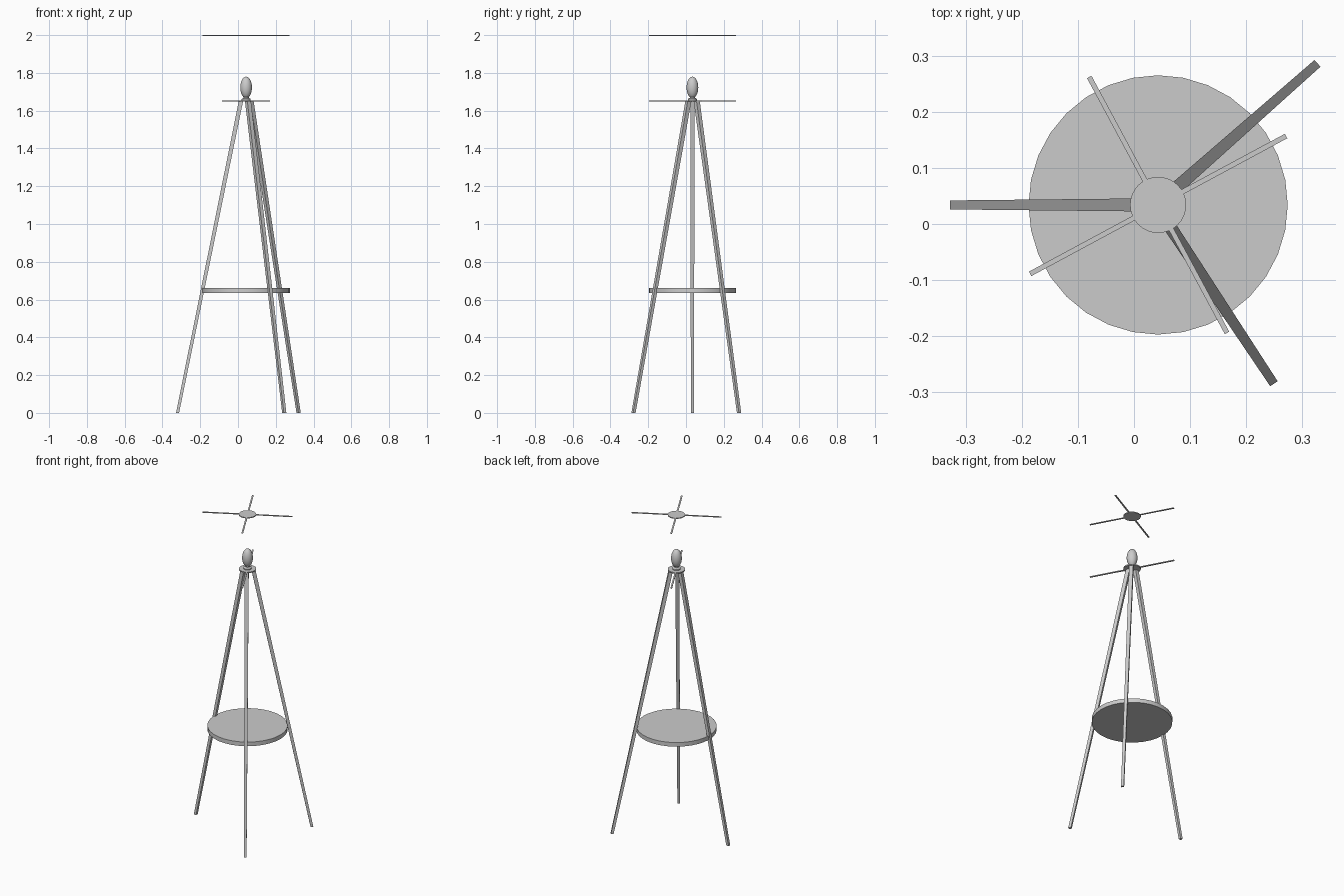
import bpy, bmesh, math
from mathutils import Vector

if "Cube" in bpy.data.objects:
    bpy.data.objects.remove(bpy.data.objects["Cube"])

CX, CY = 0.043, 0.034          # common axis of the stand
ARM_ANGLE = math.radians(28.3)


def cylinder(name, r, z0, z1, sides=32):
    bpy.ops.mesh.primitive_cylinder_add(vertices=sides, radius=r, depth=z1 - z0,
                                        location=(CX, CY, (z0 + z1) / 2))
    ob = bpy.context.object
    ob.name = name
    bpy.ops.object.shade_smooth_by_angle()
    return ob


def lathe(name, profile, sides=32):
    # spin an (r, z) profile around the stand axis
    bm = bmesh.new()
    vs = [bm.verts.new((r, 0, z)) for r, z in profile]
    es = [bm.edges.new(p) for p in zip(vs, vs[1:])]
    bmesh.ops.spin(bm, geom=vs + es, cent=(0, 0, 0), axis=(0, 0, 1),
                   angle=math.tau, steps=sides, use_merge=False)
    bmesh.ops.remove_doubles(bm, verts=bm.verts, dist=1e-5)
    bmesh.ops.recalc_face_normals(bm, faces=bm.faces)
    me = bpy.data.meshes.new(name)
    bm.to_mesh(me)
    bm.free()
    ob = bpy.data.objects.new(name, me)
    ob.location = (CX, CY, 0)
    bpy.context.collection.objects.link(ob)
    bpy.ops.object.select_all(action='DESELECT')
    ob.select_set(True)
    bpy.context.view_layer.objects.active = ob
    bpy.ops.object.shade_smooth_by_angle()


def leg(name, foot, top):
    # square tapered bar, thinner at the foot, cut level at both ends
    a, b = Vector((*foot, 0)), Vector((*top, 1.648))
    d = (b - a).to_2d().normalized()
    out, side = Vector((d.x, d.y, 0)), Vector((-d.y, d.x, 0))
    bm = bmesh.new()
    rings = []
    for p, h in ((a, 0.008), (b, 0.0115)):
        rings.append([bm.verts.new(p + out * h * i + side * h * j)
                      for i, j in ((-1, -1), (1, -1), (1, 1), (-1, 1))])
    lo, hi = rings
    bm.faces.new(lo[::-1])
    bm.faces.new(hi)
    for k in range(4):
        n = (k + 1) % 4
        bm.faces.new((lo[k], lo[n], hi[n], hi[k]))
    bmesh.ops.recalc_face_normals(bm, faces=bm.faces)
    me = bpy.data.meshes.new(name)
    bm.to_mesh(me)
    bm.free()
    bpy.context.collection.objects.link(bpy.data.objects.new(name, me))


def arm(name, angle, z, t):
    # thin flat arm reaching out from the hub disc
    r0, r1 = 0.045, 0.259
    r = (r0 + r1) / 2
    bpy.ops.mesh.primitive_cube_add(
        size=1, rotation=(0, 0, angle),
        location=(CX + r * math.cos(angle), CY + r * math.sin(angle), z))
    ob = bpy.context.object
    ob.name = name
    ob.scale = (r1 - r0, 0.009, t)


# three splayed legs
leg("left_leg", (-0.32, 0.034), (0.015, 0.034))
leg("back_right_leg", (0.321, 0.281), (0.067, 0.057))
leg("front_right_leg", (0.245, -0.278), (0.053, 0.012))

# round shelf held between the legs
cylinder("shelf", 0.231, 0.636, 0.662)

# lower hub with one pair of arms
cylinder("lower_hub", 0.05, 1.648, 1.655)
for i in (1, 3):
    arm(f"lower_arm_{i}", ARM_ANGLE + i * math.pi / 2, 1.6515, 0.005)

# egg finial on a short neck
egg = [(0.024, 1.654), (0.024, 1.662), (0.014, 1.668)]
egg += [(0.031 * math.sin(t), 1.723 - 0.057 * math.cos(t))
        for t in [math.pi * (0.15 + 0.85 * k / 12) for k in range(12)]]
lathe("finial", egg + [(0, 1.78)])

# floating top cross
cylinder("upper_hub", 0.05, 1.995, 2.0)
for i in range(4):
    arm(f"upper_arm_{i}", ARM_ANGLE + i * math.pi / 2, 1.9975, 0.004)
